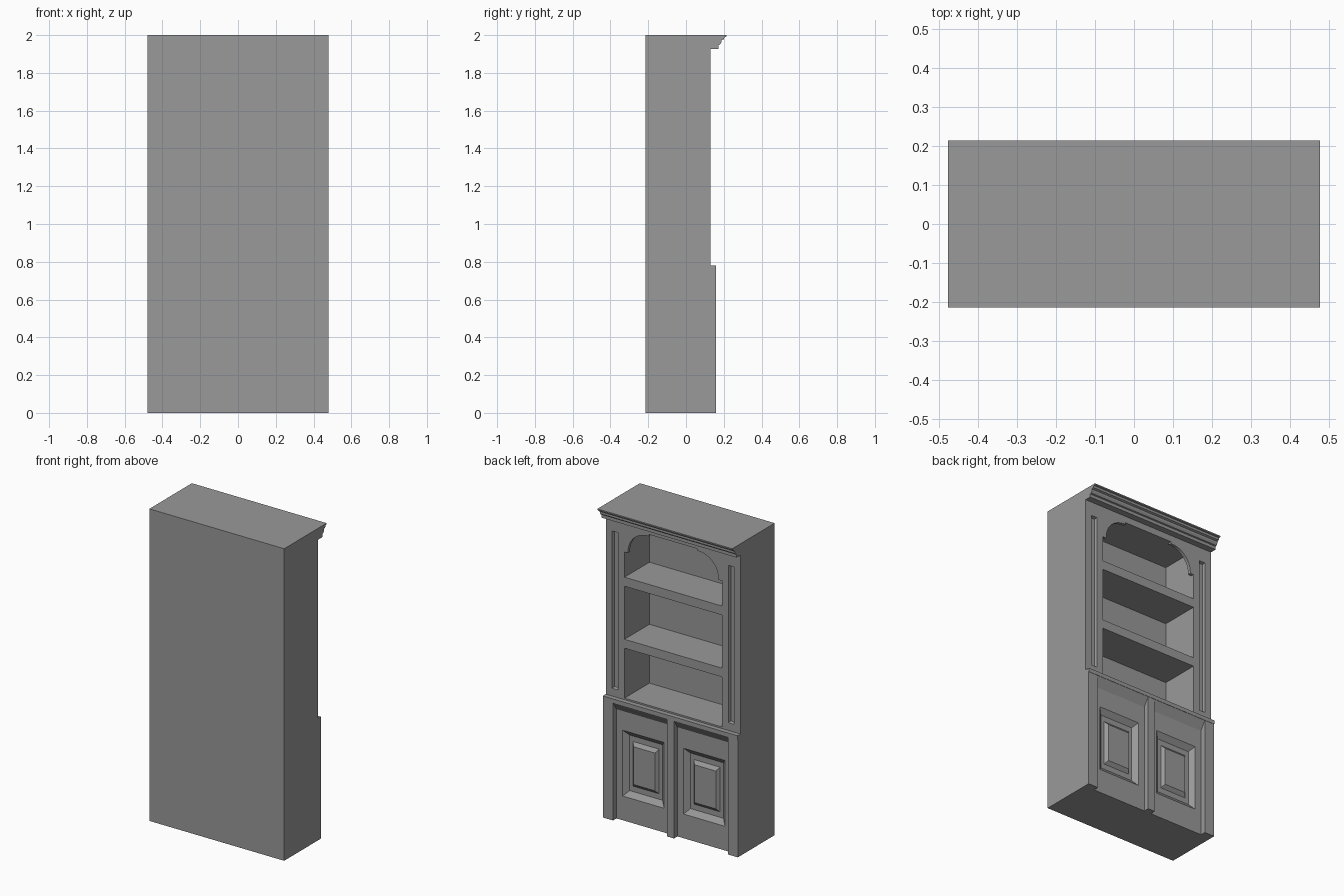
import bpy, bmesh, math

if "Cube" in bpy.data.objects:
    bpy.data.objects.remove(bpy.data.objects["Cube"])

mat = bpy.data.materials.new("plain_grey")
mat.diffuse_color = (0.32, 0.32, 0.32, 1)
mat.use_nodes = True
mat.node_tree.nodes["Principled BSDF"].inputs["Base Color"].default_value = mat.diffuse_color

W, BACK = 0.478, -0.215      # half width, back plane
UP, LOW = 0.13, 0.158        # front planes of upper and lower sections
INNER, CEIL = 0.345, 1.885   # half width and top of the shelf opening


def finish(name, bm):
    bmesh.ops.recalc_face_normals(bm, faces=bm.faces)
    me = bpy.data.meshes.new(name)
    bm.to_mesh(me)
    bm.free()
    me.materials.append(mat)
    ob = bpy.data.objects.new(name, me)
    bpy.context.collection.objects.link(ob)


def loft(name, loops):
    """Closed solid through matching point loops, capped at both ends."""
    bm = bmesh.new()
    rings = [[bm.verts.new(p) for p in loop] for loop in loops]
    n = len(rings[0])
    for a, b in zip(rings, rings[1:]):
        for i in range(n):
            j = (i + 1) % n
            bm.faces.new((a[i], a[j], b[j], b[i]))
    bm.faces.new(rings[0])
    bm.faces.new(rings[-1])
    finish(name, bm)


def rect(x0, x1, z0, z1, y):
    return [(x0, y, z0), (x1, y, z0), (x1, y, z1), (x0, y, z1)]


def box(name, x0, x1, y0, y1, z0, z1):
    loft(name, [rect(x0, x1, z0, z1, y0), rect(x0, x1, z0, z1, y1)])


def extrude_x(name, profile, x0, x1):
    loft(name, [[(x, y, z) for y, z in profile] for x in (x0, x1)])


# Main body: base, back, top and compartment floors
box("base_cabinet", -W, W, BACK, 0.09, 0, 0.78)
box("back_panel", -INNER, INNER, BACK, -0.122, 0.78, CEIL)
box("top_block", -W, W, BACK, UP, CEIL, 2.0)
for name, z0, z1 in (("compartment_floor", 0.78, 0.79),
                     ("lower_shelf", 1.11, 1.167),
                     ("upper_shelf", 1.507, 1.565)):
    box(name, -INNER, INNER, -0.122, UP, z0, z1)

# Crown moulding
extrude_x("crown_moulding",
          [(0.13, 1.927), (0.172, 1.927), (0.172, 1.947), (0.18, 1.95), (0.188, 1.962),
           (0.188, 1.973), (0.2, 1.978), (0.205, 1.99), (0.215, 1.992), (0.215, 2.0), (0.13, 2.0)],
          -W, W)

# Lower face frame
box("ledge_rail", -W, W, 0.09, 0.16, 0.755, 0.78)
box("centre_stile", -0.025, 0.025, 0.09, LOW, 0, 0.755)

for s, side in ((1, "left"), (-1, "right")):
    def span(a, b):
        return sorted((s * a, s * b))

    # Upper side wall with a recessed strip down its front
    loft(side + "_side_wall", [
        rect(*span(INNER, W), 0.78, CEIL, BACK),
        rect(*span(INNER, W), 0.78, CEIL, UP),
        rect(*span(0.391, 0.433), 0.83, 1.838, UP),
        rect(*span(0.397, 0.427), 0.836, 1.832, UP - 0.017)])

    # Curved corner bracket of the arch
    arc = [(0.18 + 0.14 * math.cos(t), 1.735 + 0.138 * math.sin(t))
           for t in (math.pi / 2 * i / 12 for i in range(13))]
    outline = [(INNER, CEIL), (INNER, 1.727), (0.32, 1.727)] + arc + [(0.172, 1.873), (0.172, CEIL)]
    loft(side + "_arch_bracket", [[(s * x, y, z) for x, z in outline] for y in (0.11, UP)])

    # Lower outer stile and sloped strip above the door
    box(side + "_stile", *span(0.407, W), 0.09, LOW, 0, 0.755)
    extrude_x(side + "_door_top_slope", [(0.09, 0.70), (0.123, 0.70), (LOW, 0.755), (0.09, 0.755)],
              *span(0.025, 0.407))

    # Door: sunk frame around a raised centre field
    def ring(w, h, y):
        return rect(*span(0.216 - w, 0.216 + w), 0.366 - h, 0.366 + h, y)
    loft(side + "_door", [
        rect(*span(0.025, 0.407), 0, 0.755, 0.085),
        rect(*span(0.025, 0.407), 0, 0.755, 0.123),
        ring(0.147, 0.211, 0.123),
        ring(0.117, 0.178, 0.096),
        ring(0.092, 0.143, 0.096),
        ring(0.076, 0.121, 0.115)])
